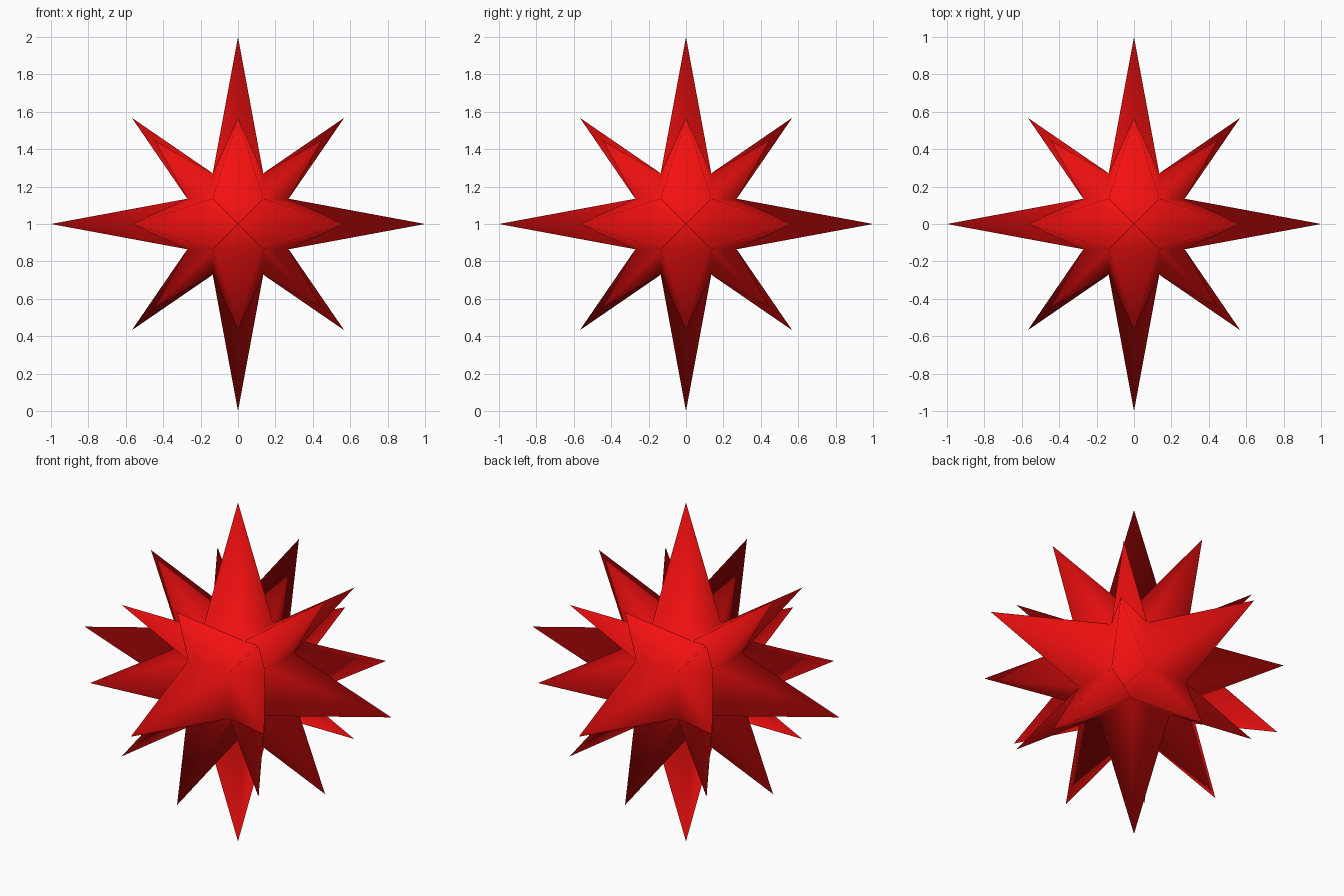
import bpy, bmesh, math
from itertools import product
from mathutils import Vector

if "Cube" in bpy.data.objects:
    bpy.data.objects.remove(bpy.data.objects["Cube"])

A, B = 0.135, 0.271                       # core corner coordinates
TIP = {1: 1.0, 2: 0.568, 3: 0.447}        # tip coordinate for axis, edge, corner spikes
CENTRE = Vector((0, 0, 1))

bm = bmesh.new()

# 24 corners of the faceted core
core = []
for axis in range(3):
    for signs in product((-1, 1), repeat=3):
        co = Vector([s * (B if i == axis else A) for i, s in enumerate(signs)])
        core.append((co, bm.verts.new(co + CENTRE)))

# One pointed spike on each of the 26 core facets
for d in product((-1, 0, 1), repeat=3):
    kind = sum(abs(c) for c in d)
    if kind == 0:
        continue
    d = Vector(d)
    reach = max(co.dot(d) for co, v in core)
    ring = [(co, v) for co, v in core if co.dot(d) > reach - 1e-4]
    u = d.orthogonal().normalized()
    w = d.normalized().cross(u)
    ring.sort(key=lambda p: math.atan2(p[0].dot(w), p[0].dot(u)))
    tip = bm.verts.new(d * TIP[kind] + CENTRE)
    for i in range(len(ring)):
        bm.faces.new((ring[i][1], ring[(i + 1) % len(ring)][1], tip))

for f in bm.faces:
    f.smooth = True

mesh = bpy.data.meshes.new("spiky_star")
bm.to_mesh(mesh)
bm.free()
star = bpy.data.objects.new("spiky_star", mesh)
bpy.context.collection.objects.link(star)

# Red finish
red = bpy.data.materials.new("red")
red.diffuse_color = (0.9, 0.005, 0.005, 1)
red.use_nodes = True
red.node_tree.nodes["Principled BSDF"].inputs["Base Color"].default_value = red.diffuse_color
mesh.materials.append(red)
